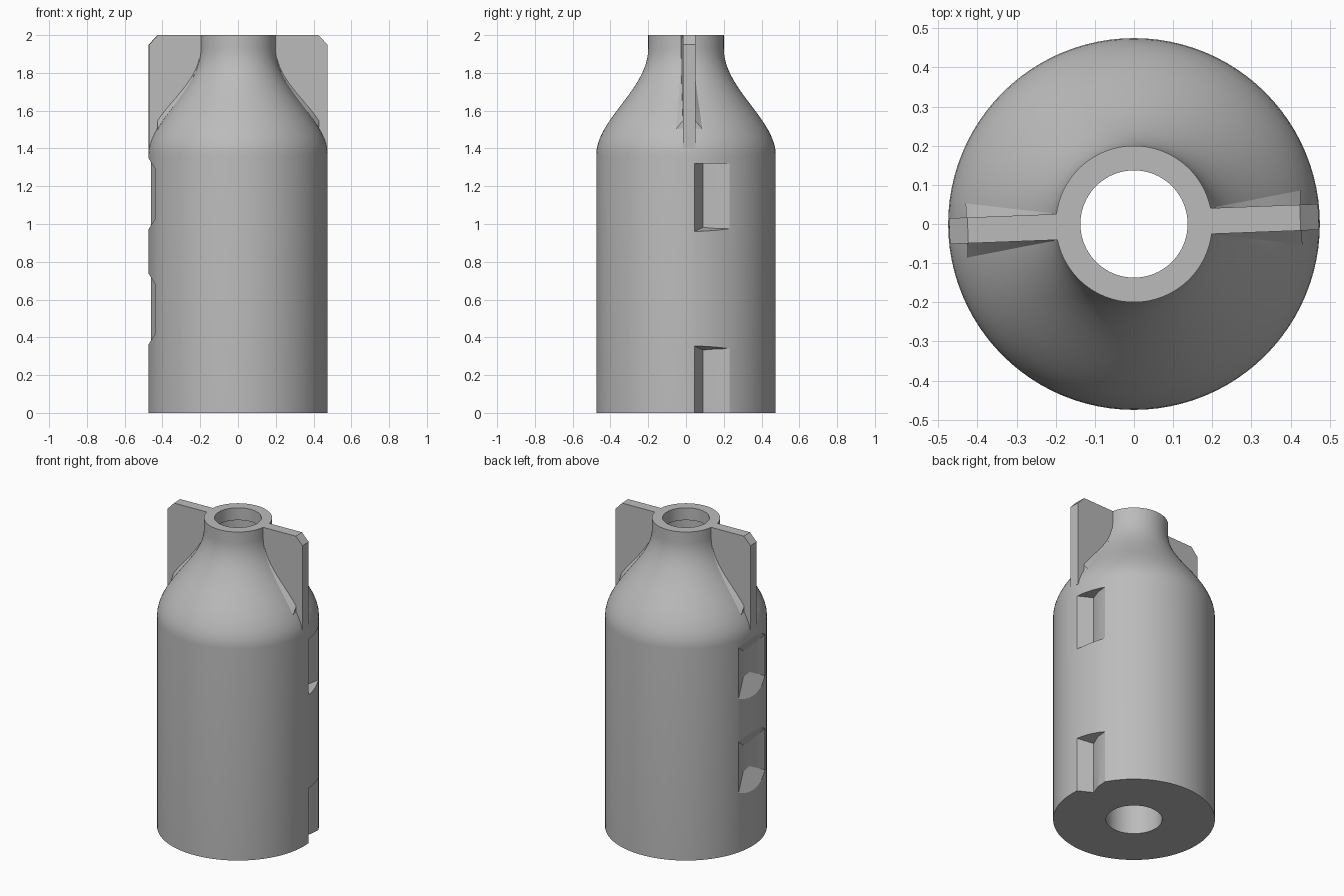
import bpy, bmesh, math

if "Cube" in bpy.data.objects:
    bpy.data.objects.remove(bpy.data.objects["Cube"])

grey = bpy.data.materials.new("light_grey")
grey.diffuse_color = (0.5, 0.5, 0.5, 1)
grey.use_nodes = True
grey.node_tree.nodes["Principled BSDF"].inputs["Base Color"].default_value = grey.diffuse_color


def make(name, bm):
    bmesh.ops.recalc_face_normals(bm, faces=bm.faces)
    me = bpy.data.meshes.new(name)
    bm.to_mesh(me)
    bm.free()
    me.materials.append(grey)
    ob = bpy.data.objects.new(name, me)
    bpy.context.collection.objects.link(ob)
    return ob


def loft(name, rings, cap=True):
    """Skin a list of closed point rings; cap the ends or join last to first."""
    bm = bmesh.new()
    vs = [[bm.verts.new(p) for p in r] for r in rings]
    n = len(vs[0])
    pairs = list(zip(vs, vs[1:])) + ([] if cap else [(vs[-1], vs[0])])
    for a, b in pairs:
        for i in range(n):
            j = (i + 1) % n
            bm.faces.new((a[i], a[j], b[j], b[i]))
    if cap:
        bm.faces.new(vs[0])
        bm.faces.new(vs[-1])
    return make(name, bm)


def smooth(ob):
    bpy.ops.object.select_all(action='DESELECT')
    ob.select_set(True)
    bpy.context.view_layer.objects.active = ob
    bpy.ops.object.shade_smooth_by_angle(angle=math.radians(30))


# Bottle body: S-curved shoulder, straight neck and stepped bore
R, NECK, Z0, Z1 = 0.475, 0.2, 1.37, 1.93


def shoulder(t):
    return NECK + (R - NECK) * (0.5 + 0.5 * math.cos(math.pi * t ** 0.94)), Z0 + (Z1 - Z0) * t


curve = [shoulder(i / 20) for i in range(21)]
profile = [(0.165, 0), (R, 0)] + curve + [(NECK, 2), (0.137, 2), (0.137, 1.92), (0.165, 1.92)]
SEG = 96
rings = [[(r * math.cos(a), r * math.sin(a), z) for r, z in profile]
         for a in (2 * math.pi * k / SEG for k in range(SEG))]
body = loft("bottle_body", rings, cap=False)


# Side pockets: wedge-shaped cutters with sloping ends
def pocket(plan, zlo, zhi, slope_lo, slope_hi):
    lo = [(x, y, zlo + slope_lo * (R - abs(x))) for x, y in plan]
    hi = [(x, y, zhi - slope_hi * (R - abs(x))) for x, y in plan]
    cutter = loft("pocket_cutter", [lo, hi])
    cutter.hide_render = True
    mod = body.modifiers.new("pocket", 'BOOLEAN')
    mod.operation, mod.solver, mod.object = 'DIFFERENCE', 'EXACT', cutter
    bpy.context.view_layer.objects.active = body
    bpy.ops.object.modifier_apply(modifier=mod.name)
    bpy.data.objects.remove(cutter)


right_plan = [(0.559, 0.0), (0.385, 0.09), (0.41, 0.16), (0.416, 0.23), (0.43, 0.36), (0.6, 0.36)]
left_plan = [(-0.51, 0.25), (-0.458, 0.115), (-0.41, 0.0), (-0.405, -0.07),
             (-0.44, -0.18), (-0.48, -0.31), (-0.6, -0.31), (-0.6, 0.25)]
pocket(right_plan, 0.96, 1.32, 0.25, 0.0)
pocket(right_plan, -0.1, 0.355, 0.0, 0.25)
for lo, hi in ((0.97, 1.35), (0.36, 0.74)):
    pocket(left_plan, lo, hi, 1.6, 1.6)
smooth(body)

# Two opposite fins with chamfered corners and tapering root fillets
TILT, HALF = math.radians(2.2), 0.033
outline = [(0.18, 2), (0.425, 2), (0.472, 1.95), (0.472, 1.4), (0.18, 1.4)]
for side, turn in (("right", TILT), ("left", TILT + math.pi)):
    fin = loft(side + "_fin", [[(x, y, z) for x, z in outline] for y in (-HALF, HALF)])
    fin.rotation_euler.z = turn
    for label, s in (("front", -1), ("back", 1)):
        sections = []
        for x, z in curve:
            if 0.205 < x < 0.44:
                w = 0.002 + 0.036 * (x - 0.205) / 0.235
                sections.append([(x, s * HALF, z + w), (x, s * (HALF + w), z - 0.006),
                                 (x, s * 0.02, z - 0.04)])
        root = loft(f"{side}_fin_{label}_root", sections)
        root.rotation_euler.z = turn
        smooth(root)
